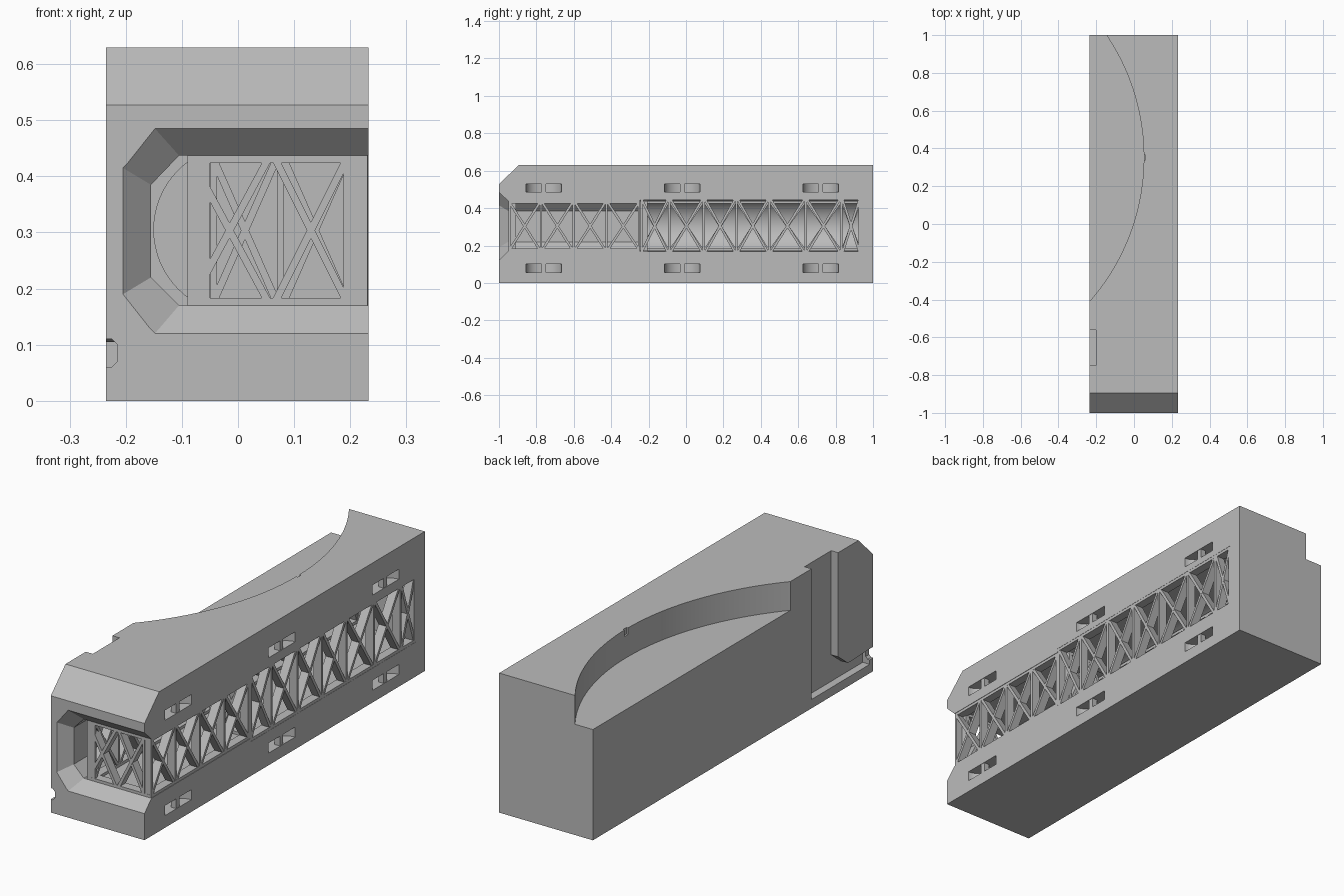
import bpy, bmesh, math
from mathutils import Vector, Matrix

cube = bpy.data.objects.get("Cube")
if cube:
    bpy.data.objects.remove(cube)

grey = bpy.data.materials.new("plain grey")
grey.use_nodes = True
COLOUR = (0.5, 0.5, 0.5, 1)
grey.diffuse_color = COLOUR
grey.node_tree.nodes["Principled BSDF"].inputs["Base Color"].default_value = COLOUR


def finish(bm, name):
    bmesh.ops.recalc_face_normals(bm, faces=bm.faces)
    mesh = bpy.data.meshes.new(name)
    bm.to_mesh(mesh)
    bm.free()
    mesh.materials.append(grey)
    obj = bpy.data.objects.new(name, mesh)
    bpy.context.collection.objects.link(obj)
    return obj


def loft(name, ring_a, ring_b):
    """Closed solid between two matching rings of 3D points."""
    bm = bmesh.new()
    a = [bm.verts.new(p) for p in ring_a]
    b = [bm.verts.new(p) for p in ring_b]
    bm.faces.new(a)
    bm.faces.new(b)
    for i in range(len(a)):
        j = (i + 1) % len(a)
        bm.faces.new((a[i], a[j], b[j], b[i]))
    return finish(bm, name)


def prism(name, axis, points, lo, hi):
    """Extrude a 2D profile along x, y or z; the profile holds the other two axes in order."""
    def place(p, t):
        q = list(p)
        q.insert("xyz".index(axis), t)
        return q
    return loft(name, [place(p, lo) for p in points], [place(p, hi) for p in points])


def rect(a0, a1, b0, b1):
    return [(a0, b0), (a1, b0), (a1, b1), (a0, b1)]


def arc(cx, cy, rx, ry, start, end, n):
    angles = [math.radians(start + (end - start) * i / n) for i in range(n + 1)]
    return [(cx + rx * math.cos(t), cy + ry * math.sin(t)) for t in angles]


def cut(body, cutter):
    mod = body.modifiers.new("cut", "BOOLEAN")
    mod.operation = "DIFFERENCE"
    mod.solver = "EXACT"
    mod.object = cutter
    bpy.context.view_layer.objects.active = body
    bpy.ops.object.modifier_apply(modifier=mod.name)
    bpy.data.objects.remove(cutter)


# Main block with the sloped top front edge
body = prism("main_block", "x",
             [(-1, 0), (1, 0), (1, 0.63), (-0.895, 0.63), (-1, 0.527)], -0.235, 0.233)

# Large round ledge in the top, with a tiny notch in its wall
cut(body, prism("ledge_cutter", "z", arc(-1.103, 0.353, 1.155, 1.155, -90, 90, 128), 0.5, 0.8))
cut(body, prism("notch_cutter", "z", rect(0.03, 0.06, 0.34, 0.365), 0.6, 0.7))

# Channel down the right side, turning forward along the bottom
cut(body, prism("channel_cutter", "x",
                [(-0.56, 0.04), (-0.56, 0.8), (-0.75, 0.8), (-0.75, 0.16),
                 (-0.82, 0.105), (-0.975, 0.11), (-0.975, 0.04)], -0.3, -0.2))
cut(body, prism("channel_mouth_cutter", "y",
                [(-0.3, 0.06), (-0.225, 0.06), (-0.215, 0.07),
                 (-0.215, 0.1), (-0.225, 0.11), (-0.3, 0.11)], -1.1, -0.96))

# Front funnel opening and eight-sided front bay
inner = [(-0.105, 0.437), (-0.155, 0.385), (-0.155, 0.22), (-0.105, 0.17), (0.3, 0.17), (0.3, 0.437)]
outer = [(-0.148, 0.485), (-0.205, 0.415), (-0.205, 0.19), (-0.148, 0.12), (0.3, 0.12), (0.3, 0.485)]


def funnel_ring(t):
    return [(a + (c - a) * t, -0.95 - 0.05 * t, b + (d - b) * t)
            for (a, b), (c, d) in zip(inner, outer)]


cut(body, loft("funnel_cutter", funnel_ring(0), funnel_ring(1.2)))
cut(body, prism("front_bay_cutter", "y", inner, -0.955, -0.23))

# Long bay with a rounded back wall
bay_profile = [(0.3, 0.155)] + arc(0, 0.305, 0.15, 0.15, 270, 90, 32) + [(0.3, 0.455)]
cut(body, prism("long_bay_cutter", "y", bay_profile, -0.245, 0.935))

# Curved strap slots, each with a bridging post
for y in (-0.76, -0.02, 0.72):
    for z in (0.055, 0.485):
        slot = [(0.3, y - 0.095)] + arc(0.233, y, 0.075, 0.095, 270, 90, 20) + [(0.3, y + 0.095)]
        cut(body, prism("slot_cutter", "z", slot, z, z + 0.045))
        prism("strap_post", "z", rect(0.205, 0.231, y - 0.012, y + 0.012), z, z + 0.045)


def truss(name, nodes, z0, z1, origin, along, depth_dir, posts=True, depth=0.04, width=0.013):
    """Cross-braced panel: rails, end posts, and an X in every cell."""
    bm = bmesh.new()
    u, n = Vector(along), Vector(depth_dir)

    def strut(p, q, w=width, d=depth):
        a, b = (Vector(origin) + u * s[0] + Vector((0, 0, s[1])) for s in (p, q))
        run = b - a
        side = run.normalized().cross(n)
        centre = (a + b) / 2 + n * depth / 2
        frame = Matrix((run, side * w, n * d)).transposed().to_4x4()
        bmesh.ops.create_cube(bm, size=1, matrix=Matrix.Translation(centre) @ frame)

    h = width / 2
    lo, hi = z0 + h, z1 - h
    first, last = nodes[0] + h, nodes[-1] - h
    for z in (lo, hi):
        strut((nodes[0], z), (nodes[-1], z))
    for s in [first, last] + (list(nodes[1:-1]) if posts else []):
        strut((s, z0), (s, z1), width * 0.9)
    for a, b in zip(nodes, nodes[1:]):
        strut((a + h, lo), (b - h, hi), width, depth * 0.98)
        strut((a + h, hi), (b - h, lo), width, depth * 0.96)
    return finish(bm, name)


# Bracing in the front bay: front, outer side, inner side and end panels
X, Y = (1, 0, 0), (0, 1, 0)
INWARD = (-1, 0, 0)
front_nodes = (-0.95, -0.775, -0.6, -0.425, -0.245)
truss("front_truss", (-0.09, 0.06, 0.2), 0.17, 0.437, (0, -0.95, 0), X, Y, posts=False)
truss("front_bay_outer_truss", front_nodes, 0.17, 0.437, (0.231, 0, 0), Y, INWARD)
truss("front_bay_inner_truss", front_nodes, 0.17, 0.437, (-0.05, 0, 0), Y, INWARD)

# Bracing in the long bay
long_nodes = (-0.245, -0.09, 0.095, 0.27, 0.445, 0.64, 0.83, 0.935)
truss("long_bay_outer_truss", long_nodes, 0.155, 0.455, (0.232, 0, 0), Y, INWARD)
truss("long_bay_inner_truss", long_nodes, 0.17, 0.437, (-0.05, 0, 0), Y, INWARD)
truss("middle_truss", (-0.05, 0.075, 0.2), 0.17, 0.437, (0, -0.245, 0), X, Y)

# Smooth the curved walls, keep the edges sharp
bpy.ops.object.select_all(action="DESELECT")
body.select_set(True)
bpy.context.view_layer.objects.active = body
bpy.ops.object.shade_smooth_by_angle(angle=math.radians(25))
